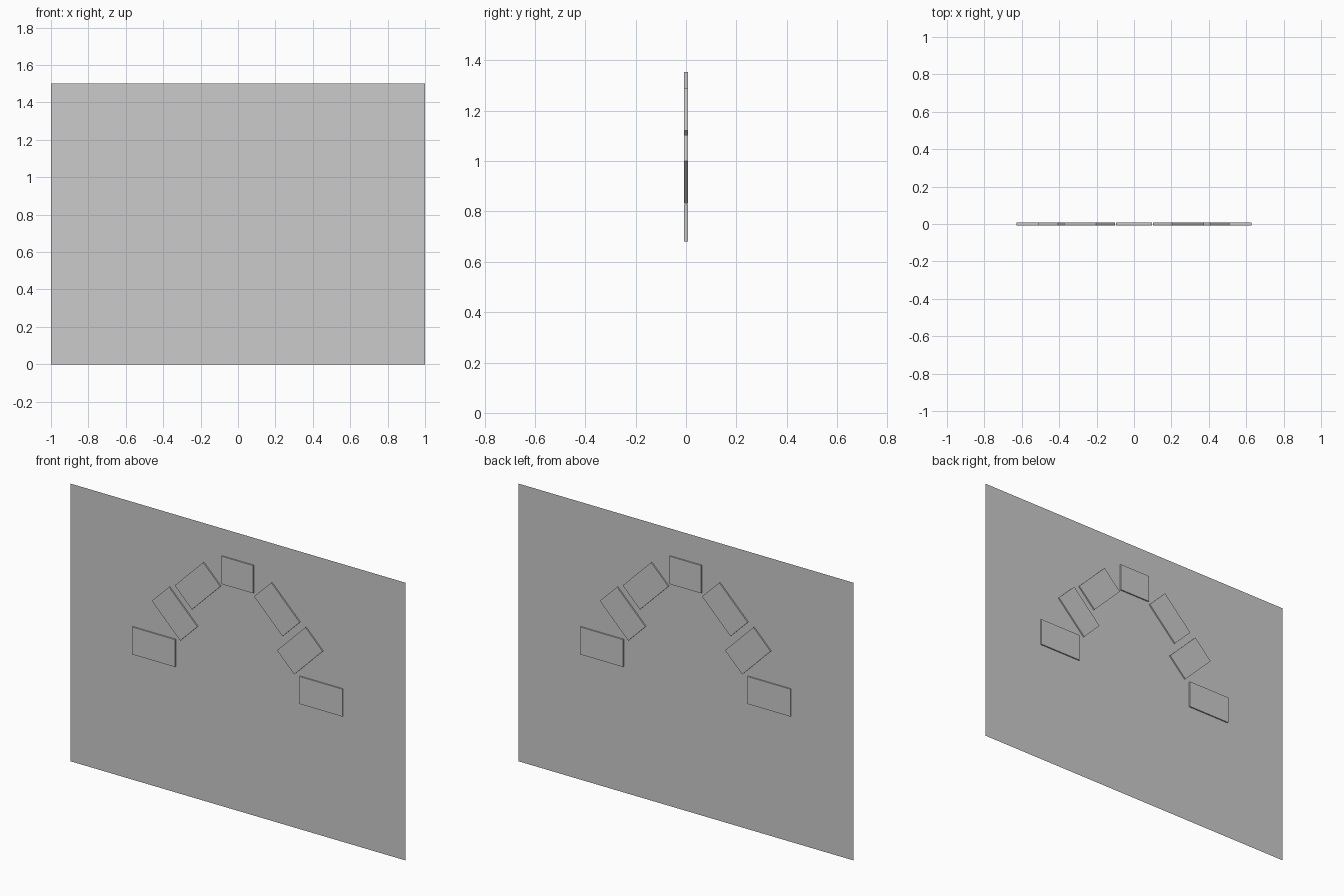
import bpy
from math import radians

if "Cube" in bpy.data.objects:
    bpy.data.objects.remove(bpy.data.objects["Cube"])

THICK = 0.014


def block(name, x, z, length, width, angle=0):
    """Thin slab set through the panel, turned in the XZ plane."""
    bpy.ops.mesh.primitive_cube_add(size=1, location=(x, 0, z),
                                    rotation=(0, radians(angle), 0))
    ob = bpy.context.object
    ob.name = name
    ob.scale = (length, THICK, width)
    bpy.ops.object.transform_apply(location=False, rotation=False, scale=True)
    return ob


# Flat backing panel, a single upright face
bpy.ops.mesh.primitive_plane_add(size=1, location=(0, 0, 0.75),
                                 rotation=(radians(90), 0, 0))
panel = bpy.context.object
panel.name = "wall_panel"
panel.scale = (2, 1.5, 1)

# Top stone of the arch
block("keystone", 0, 1.278, 0.19, 0.15)

# Arch stones, mirrored on both sides
for side, s in (("left", -1), ("right", 1)):
    block(f"upper_stone_{side}", s * 0.237, 1.154, 0.24, 0.145, s * 45)
    block(f"lower_stone_{side}", s * 0.374, 0.967, 0.24, 0.145, -s * 45)
    block(f"base_stone_{side}", s * 0.5, 0.754, 0.257, 0.148)
